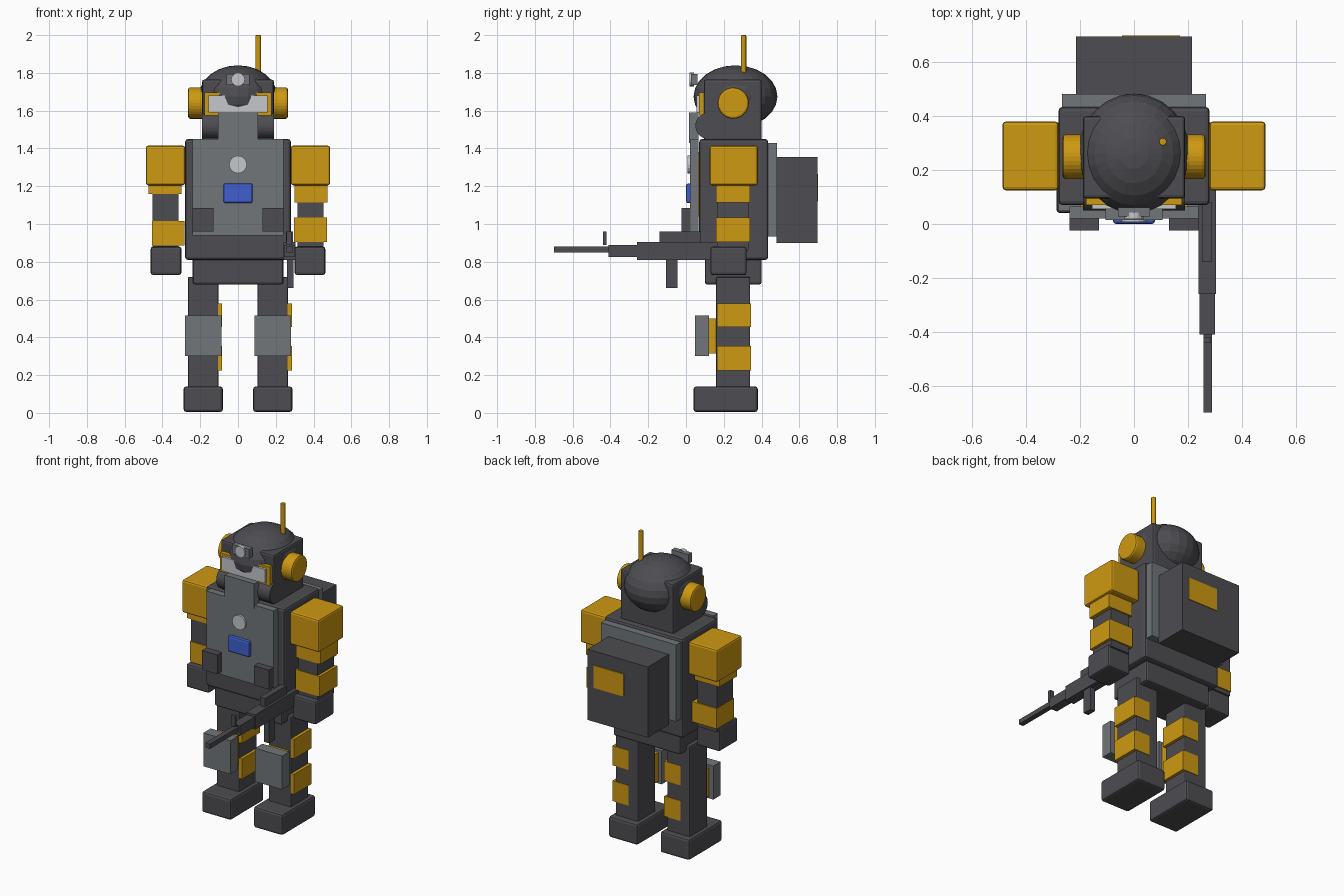
import bpy, math

if "Cube" in bpy.data.objects:
    bpy.data.objects.remove(bpy.data.objects["Cube"])


def material(name, rgb):
    m = bpy.data.materials.new(name)
    m.diffuse_color = (*rgb, 1)
    m.use_nodes = True
    m.node_tree.nodes["Principled BSDF"].inputs["Base Color"].default_value = m.diffuse_color
    return m


DARK = material("charcoal", (0.075, 0.073, 0.083))
YELLOW = material("amber", (0.62, 0.32, 0.006))
GREY = material("steel grey", (0.165, 0.18, 0.195))
LIGHT = material("pale grey", (0.56, 0.57, 0.60))
BLUE = material("blue", (0.05, 0.115, 0.62))


def finish(name, mat, bevel=0):
    o = bpy.context.object
    o.name = name
    o.data.materials.append(mat)
    bpy.ops.object.transform_apply(location=False, rotation=True, scale=True)
    if bevel:
        b = o.modifiers.new("soft edges", "BEVEL")
        b.width, b.segments, b.limit_method = bevel, 2, "ANGLE"
    return o


def box(name, mat, x, y, z, bevel=0):
    """Box from its (min, max) range on each axis."""
    r = (x, y, z)
    bpy.ops.mesh.primitive_cube_add(size=1, location=[(a + b) / 2 for a, b in r])
    bpy.context.object.scale = [b - a for a, b in r]
    return finish(name, mat, bevel)


def rod(name, mat, centre, radius, length, axis="z", sides=24, bevel=0):
    rot = {"x": (0, math.pi / 2, 0), "y": (math.pi / 2, 0, 0), "z": (0, 0, 0)}[axis]
    bpy.ops.mesh.primitive_cylinder_add(vertices=sides, radius=radius, depth=length,
                                        location=centre, rotation=rot)
    return finish(name, mat, bevel)


def side(s, a, b):
    """x range mirrored to side s."""
    return (a, b) if s > 0 else (-b, -a)


# Torso and pelvis
box("torso", DARK, (-.28, .28), (.07, .435), (.81, 1.45), .015)
box("pelvis", DARK, (-.24, .24), (.10, .40), (.68, .83), .012)
box("chest_backing", YELLOW, (-.2, .2), (.058, .072), (1.04, 1.38))
box("chest_plate", GREY, (-.24, .24), (.02, .065), (.94, 1.45))
box("collar_plate", GREY, (-.105, .105), (.015, .065), (1.43, 1.59))
rod("chest_lamp", LIGHT, (0, .015, 1.315), .047, .016, "y", 16)
box("chest_display", BLUE, (-.078, .078), (0, .03), (1.11, 1.215), .012)

# Backpack
box("back_plate", GREY, (-.268, .268), (.435, .482), (.935, 1.43))
box("backpack", DARK, (-.215, .215), (.48, .695), (.90, 1.355))
box("backpack_panel", YELLOW, (-.045, .17), (.693, .70), (1.12, 1.265))

# Head
box("head", DARK, (-.19, .19), (.095, .40), (1.44, 1.765), .012)
bpy.ops.mesh.primitive_uv_sphere_add(segments=24, ring_count=12, radius=1,
                                     location=(0, .262, 1.675))
bpy.context.object.scale = (.208, .222, .165)
finish("helmet", DARK)
rod("neck_roll", DARK, (0, .12, 1.52), .07, .38, "x", 32)
box("visor_frame", YELLOW, (-.178, .178), (.07, .107), (1.575, 1.695))
box("visor", LIGHT, (-.155, .155), (.055, .075), (1.59, 1.68))
box("head_lamp_mount", GREY, (-.06, .06), (.027, .062), (1.735, 1.795))
rod("head_lamp", LIGHT, (0, .03, 1.765), .036, .024, "y", 16)
rod("antenna", YELLOW, (.107, .305, 1.89), .015, .22, "z", 10, .006)

for s, tag in ((1, "right"), (-1, "left")):
    rod("ear_" + tag, YELLOW, (s * .222, .25, 1.64), .083, .085, "x", 32, .012)
    box("pouch_" + tag, DARK, side(s, .13, .24), (-.025, .025), (.96, 1.085))

    # Arms, with bands sitting a little differently on each side
    drop, shift = (0, 0) if s > 0 else (.02, -.015)
    box("shoulder_" + tag, YELLOW, side(s, .28, .488), (.125, .38), (1.205, 1.415), .012)
    box("upper_band_" + tag, YELLOW, side(s, .30, .475), (.16, .34),
        (1.115 if s > 0 else 1.16, 1.215))
    box("arm_" + tag, DARK, side(s, .315, .452), (.165, .332), (.86, 1.21))
    box("lower_band_" + tag, YELLOW, side(s, .297 + shift, .47 + shift), (.16, .34),
        (.905 - drop, 1.035 - drop))
    box("hand_" + tag, DARK, side(s, .30, .462), (.13, .32), (.73, .88), .012)

    # Legs
    box("leg_" + tag, DARK, side(s, .104, .265), (.16, .34), (.13, .72), .008)
    box("foot_" + tag, DARK, side(s, .08, .288), (.04, .38), (.005, .14), .014)
    box("knee_pad_" + tag, GREY, side(s, .088, .28), (.048, .122), (.30, .515))
    box("knee_strap_" + tag, YELLOW, side(s, .11, .25), (.12, .165), (.315, .50))

    # Leg bands: outer half on the right leg, inner half on the left leg
    bx = (.17, .285) if s > 0 else (-.20, -.085)
    for part, z in (("thigh", (.455, .58)), ("shin", (.225, .355))):
        box(part + "_band_" + tag, YELLOW, bx, (.163, .343), z)

# Rifle
for part, x, y, z in (
        ("barrel", (.257, .29), (-.70, -.40), (.85, .88)),
        ("handguard", (.243, .30), (-.41, -.25), (.825, .89)),
        ("receiver", (.24, .305), (-.26, .18), (.81, .905)),
        ("scope", (.253, .29), (-.14, .08), (.90, .96)),
        ("sight", (.257, .285), (-.44, -.42), (.89, .96)),
        ("magazine", (.26, .295), (-.105, -.045), (.66, .815))):
    box("rifle_" + part, DARK, x, y, z)
